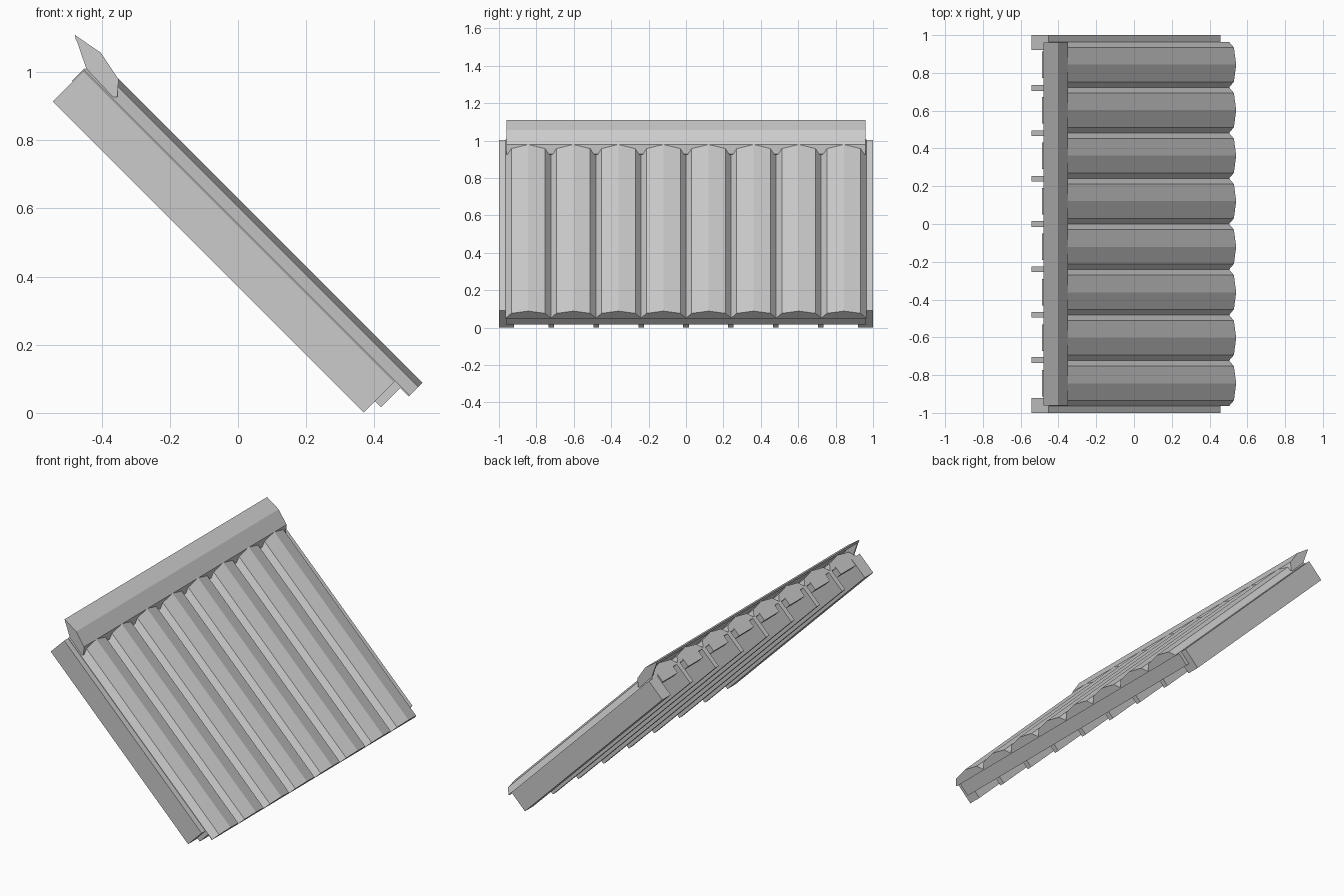
import bpy, bmesh
from mathutils import Vector

if "Cube" in bpy.data.objects:
    bpy.data.objects.remove(bpy.data.objects["Cube"])

S = 0.70711  # roof pitch is 45 degrees


def roof(u, y, n):
    """u runs down the slope, n is perpendicular to the roof plane."""
    return Vector(((u + n) * S, y, (n - u) * S))


def extrude(name, pts, vec):
    """Closed solid from an outline swept along a vector."""
    bm = bmesh.new()
    face = bm.faces.new([bm.verts.new(p) for p in pts])
    ret = bmesh.ops.extrude_face_region(bm, geom=[face], use_keep_orig=True)
    moved = [g for g in ret["geom"] if isinstance(g, bmesh.types.BMVert)]
    bmesh.ops.translate(bm, verts=moved, vec=vec)
    bmesh.ops.recalc_face_normals(bm, faces=bm.faces)
    me = bpy.data.meshes.new(name)
    bm.to_mesh(me)
    bm.free()
    ob = bpy.data.objects.new(name, me)
    bpy.context.collection.objects.link(ob)
    return ob


def board(name, u0, u1, y0, y1, n0, n1):
    pts = [roof(u0, y0, n0), roof(u1, y0, n0), roof(u1, y0, n1), roof(u0, y0, n1)]
    return extrude(name, pts, Vector((0, y1 - y0, 0)))


TOP, LOW = -1.03, 0.26

# Side beams with a narrow rafter against the inside
for side, s in (("left", -1), ("right", 1)):
    a, b = sorted((s * 0.965, s * 1.0)), sorted((s * 0.92, s * 0.965))
    board("side_beam_" + side, TOP, LOW, a[0], a[1], 0.262, 0.389)
    board("edge_rafter_" + side, TOP, LOW, b[0], b[1], 0.262, 0.389)

# Inner rafters
for i in range(-3, 4):
    board("rafter", TOP, LOW, i * 0.24 - 0.015, i * 0.24 + 0.015, 0.262, 0.389)

# Eave board
board("eave_board", LOW, 0.285, -0.962, 0.962, 0.308, 0.388)

# Rows of faceted tiles, each with a hanging block at the top
for i in range(8):
    y = -0.964 + i * 0.241
    section = [(0, 0.388), (0, 0.392), (0.03, 0.428), (0.1205, 0.445),
               (0.211, 0.428), (0.241, 0.392), (0.241, 0.388)]
    extrude("tile_row", [roof(-1.03, y + dy, n) for dy, n in section],
            roof(0.32, 0, 0) - roof(-1.03, 0, 0))
    board("tile_block", -1.033, -0.99, y + 0.05, y + 0.191, 0.345, 0.395)

# Ridge cap: bent sheet, open at the back, with a closed plate at each end
cap = [(-0.479, 1.109), (-0.402, 1.056), (-0.350, 0.978), (-0.354, 0.927)]
inner = [(-0.366, 0.926), (-0.362, 0.974), (-0.410, 1.046), (-0.475, 1.092)]
plate = cap + [(-0.366, 0.926), (-0.445, 1.010)]
extrude("ridge_cap", [Vector((x, -0.96, z)) for x, z in cap + inner],
        Vector((0, 1.92, 0)))
for y in (-0.96, 0.95):
    extrude("ridge_end", [Vector((x, y, z)) for x, z in plate], Vector((0, 0.01, 0)))
